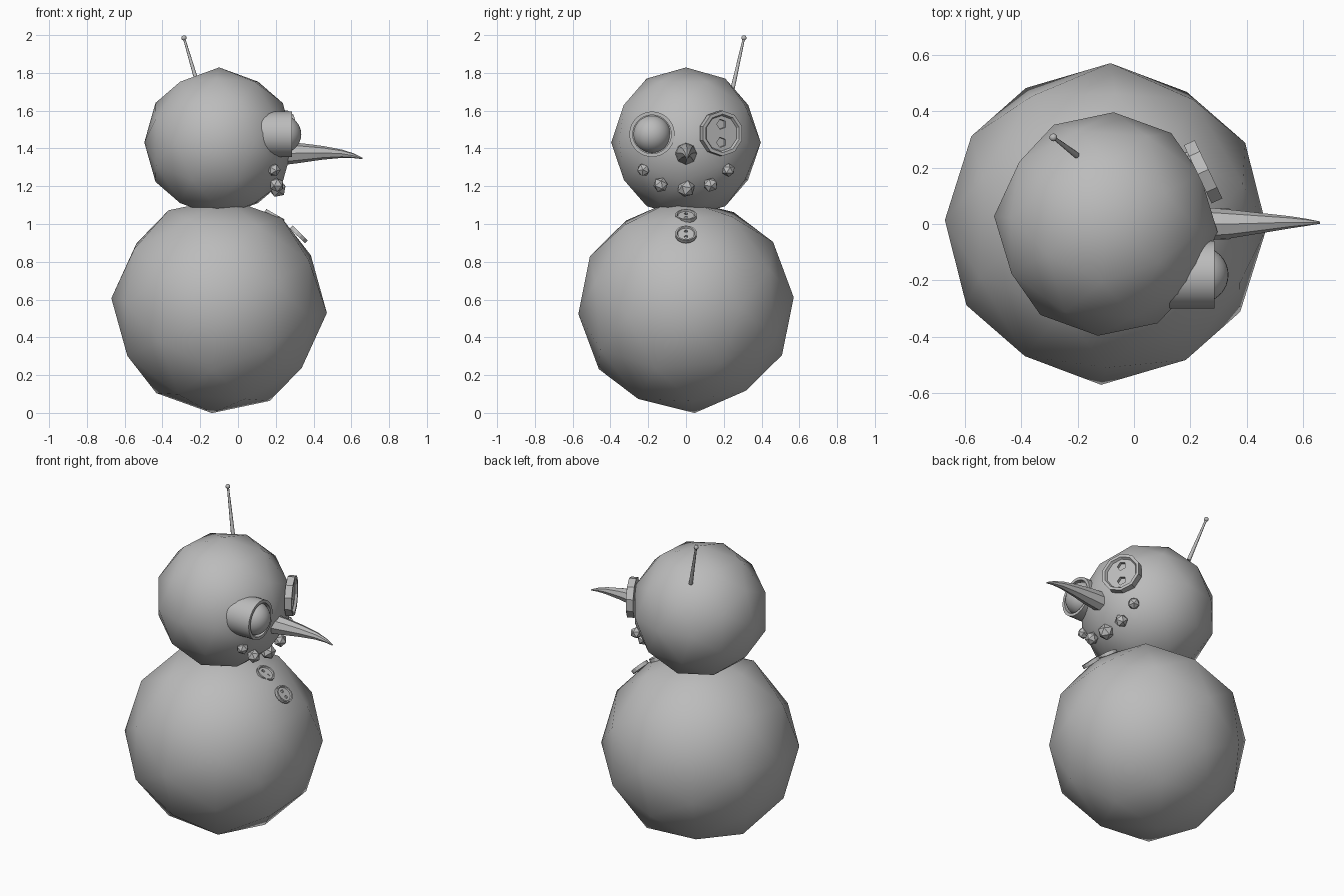
import bpy, bmesh, math
from mathutils import Vector, Euler

if "Cube" in bpy.data.objects:
    bpy.data.objects.remove(bpy.data.objects["Cube"])

grey = bpy.data.materials.new("plain_grey")
grey.diffuse_color = (0.5, 0.5, 0.5, 1)
grey.use_nodes = True
grey.node_tree.nodes["Principled BSDF"].inputs["Base Color"].default_value = grey.diffuse_color


def finish(name, bm, loc=(0, 0, 0), aim=None, rot=None, smooth=None):
    """Turn a bmesh into an object; smooth is None (flat) or an angle in degrees."""
    bmesh.ops.recalc_face_normals(bm, faces=bm.faces)
    me = bpy.data.meshes.new(name)
    bm.to_mesh(me)
    bm.free()
    me.materials.append(grey)
    ob = bpy.data.objects.new(name, me)
    bpy.context.collection.objects.link(ob)
    ob.location = loc
    if aim:
        ob.rotation_mode = 'QUATERNION'
        ob.rotation_quaternion = Vector(aim).to_track_quat('Z', 'Y')
    elif rot:
        ob.rotation_euler = Euler([math.radians(a) for a in rot])
    if smooth:
        bpy.ops.object.select_all(action='DESELECT')
        ob.select_set(True)
        bpy.context.view_layer.objects.active = ob
        bpy.ops.object.shade_smooth_by_angle(angle=math.radians(smooth))
    return ob


def ball(name, r, loc, rot=(0, 0, 0), sub=2, smooth=None):
    bm = bmesh.new()
    bmesh.ops.create_icosphere(bm, subdivisions=sub, radius=r)
    return finish(name, bm, loc, rot=rot, smooth=smooth)


def loft(name, rings, sides, loc=(0, 0, 0), aim=None, smooth=None):
    """Skin rings of (radius, centre x, centre y, height) and cap both ends."""
    bm = bmesh.new()
    loops = []
    for r, cx, cy, h in rings:
        angles = [2 * math.pi * (i + 0.5) / sides for i in range(sides)]
        loops.append([bm.verts.new((cx + r * math.cos(a), cy + r * math.sin(a), h))
                      for a in angles])
    for a, b in zip(loops, loops[1:]):
        for i in range(sides):
            j = (i + 1) % sides
            bm.faces.new((a[i], a[j], b[j], b[i]))
    bm.faces.new(loops[0][::-1])
    bm.faces.new(loops[-1])
    return finish(name, bm, loc, aim, smooth=smooth)


def button(name, r, thick, loc, aim, sides, hole, gap):
    """Rimmed disc with two five-sided holes, one above the other."""
    dip = thick * 0.35
    ob = loft(name, [(r, 0, 0, -thick / 2), (r, 0, 0, thick / 2),
                     (r * 0.85, 0, 0, thick / 2), (r * 0.78, 0, 0, thick / 2 - dip)],
              sides, loc, aim)
    for s in (-1, 1):
        cutter = loft(name + "_hole_cutter", [(hole, 0, s * gap, -thick * 0.3),
                                              (hole, 0, s * gap, thick)], 5, loc, aim)
        cutter.hide_render = True
        cutter.hide_set(True)
        cut = ob.modifiers.new("hole", 'BOOLEAN')
        cut.operation = 'DIFFERENCE'
        cut.solver = 'EXACT'
        cut.object = cutter
    return ob


# Snow balls
ball("body", 0.572, (-0.1, 0, 0.568), (5, -27.7, -4), smooth=60)
ball("head", 0.397, (-0.1, 0, 1.432), (0, 58.3, -4), smooth=60)

# Bulging eye in a round socket
loft("eye_socket", [(0.12, 0, 0, -0.16), (0.12, 0, 0, 0), (0.102, 0, 0, 0),
                    (0.102, 0, 0, -0.03)], 32, (0.285, -0.18, 1.475), (1, 0, 0), 40)
bm = bmesh.new()
bmesh.ops.create_uvsphere(bm, u_segments=32, v_segments=16, radius=0.1)
finish("eye_ball", bm, (0.235, -0.18, 1.475), smooth=60)

# Button eye
button("button_eye", 0.12, 0.042, (0.245, 0.185, 1.48), (0.9, 0.43, 0), 10, 0.028, 0.048)

# Curved carrot nose, lofted along +x (local x is down-up aligned by the aim)
bm = bmesh.new()
path = [(0.24, 0.0, 1.372, 0.060), (0.34, 0.0, 1.376, 0.051), (0.45, 0.003, 1.377, 0.036),
        (0.55, 0.006, 1.372, 0.022), (0.61, 0.006, 1.362, 0.013), (0.66, 0.005, 1.347, 0.004)]
prev = None
for x, y, z, r in path:
    ring = [bm.verts.new((x, y + r * math.cos(i * math.pi / 4), z + r * math.sin(i * math.pi / 4)))
            for i in range(8)]
    if prev:
        for i in range(8):
            j = (i + 1) % 8
            bm.faces.new((prev[i], prev[j], ring[j], ring[i]))
    else:
        bm.faces.new(ring[::-1])
    prev = ring
bm.faces.new(prev)
finish("nose", bm, smooth=35)

# Coal smile
for i, (x, y, z, r) in enumerate([(0.19, 0.225, 1.285, 0.036), (0.205, 0.13, 1.207, 0.04),
                                  (0.21, 0.0, 1.188, 0.048), (0.205, -0.135, 1.207, 0.04),
                                  (0.19, -0.225, 1.287, 0.036)]):
    ball(f"mouth_coal_{i + 1}", r, (x, y, z), (20 * i, 35 * i, 15), sub=1)

# Chest buttons
button("chest_button_upper", 0.056, 0.022, (0.193, 0, 1.042), (0.5, 0, 0.87), 14, 0.011, 0.02)
button("chest_button_lower", 0.056, 0.022, (0.322, 0, 0.945), (0.7, 0, 0.71), 14, 0.011, 0.02)

# Antenna with a knob
base, tip = Vector((-0.205, 0.245, 1.71)), Vector((-0.286, 0.307, 1.985))
loft("antenna", [(0.012, 0, 0, 0), (0.006, 0, 0, (tip - base).length)], 8, base, tip - base, 60)
ball("antenna_knob", 0.014, tip, sub=2, smooth=60)
